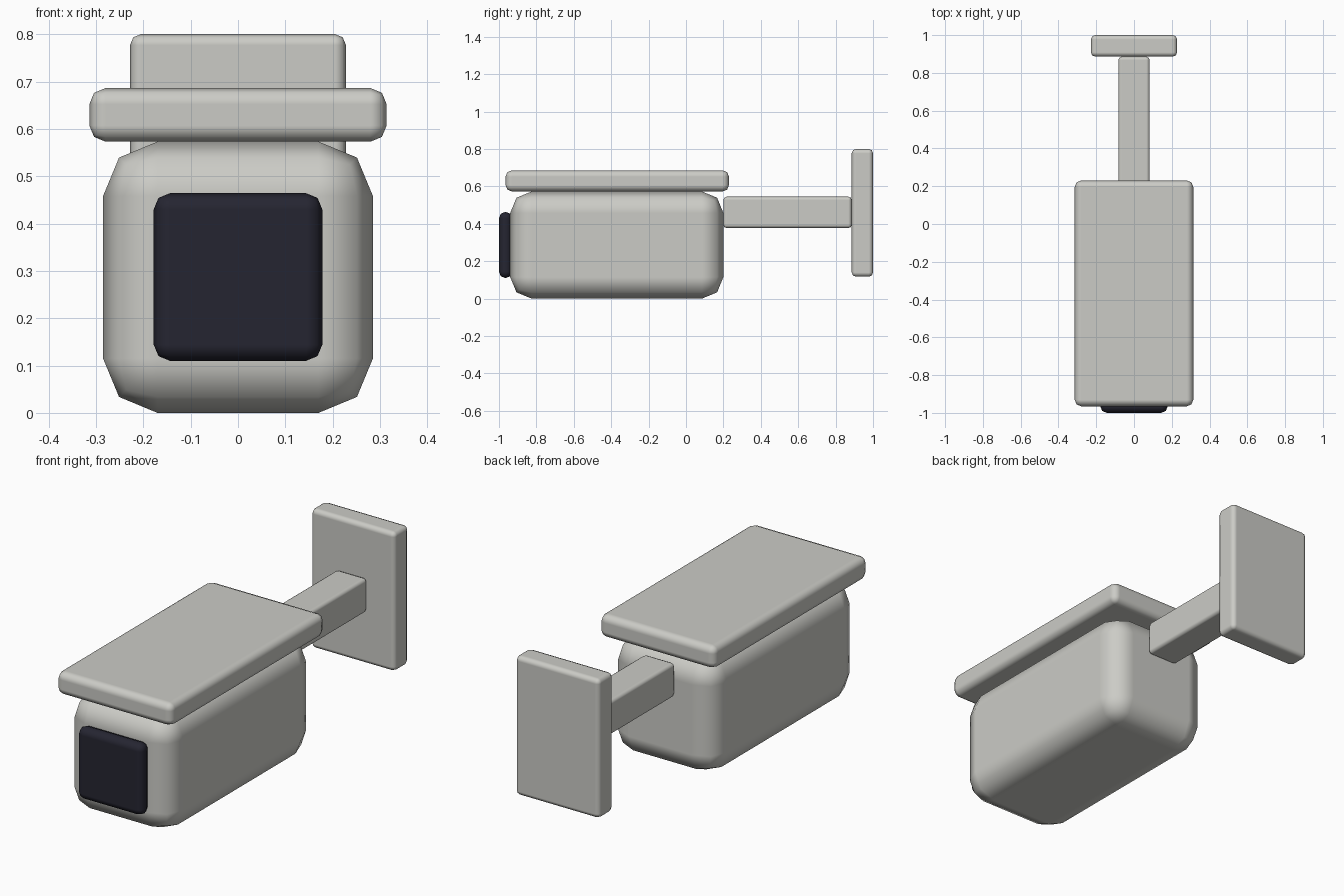
import bpy
import bmesh
from mathutils import Vector

cube = bpy.data.objects.get("Cube")
if cube:
    bpy.data.objects.remove(cube, do_unlink=True)


def make_material(name, rgb):
    mat = bpy.data.materials.new(name)
    mat.use_nodes = True
    color = (*rgb, 1.0)
    mat.diffuse_color = color
    mat.node_tree.nodes["Principled BSDF"].inputs["Base Color"].default_value = color
    return mat


def rounded_box(name, low, high, radius, mat):
    """Box between two corners with smooth two-step rounded edges."""
    low, high = Vector(low), Vector(high)
    size = high - low
    bm = bmesh.new()
    bmesh.ops.create_cube(bm, size=1)
    for v in bm.verts:
        v.co = Vector(c * s for c, s in zip(v.co, size))
    for face in bm.faces:
        face.smooth = True
    mesh = bpy.data.meshes.new(name)
    bm.to_mesh(mesh)
    bm.free()
    mesh.materials.append(mat)
    obj = bpy.data.objects.new(name, mesh)
    obj.location = (low + high) / 2
    bpy.context.collection.objects.link(obj)
    bevel = obj.modifiers.new("rounded_edges", 'BEVEL')
    bevel.width = radius
    bevel.segments = 2
    bevel.harden_normals = True
    return obj


grey = make_material("warm_grey", (0.6, 0.6, 0.565))
dark = make_material("dark_glass", (0.0185, 0.0185, 0.031))

# Camera housing with its sun hood and front window
rounded_box("housing", (-0.285, -0.94, 0), (0.285, 0.2, 0.573), 0.115, grey)
rounded_box("sun_hood", (-0.314, -0.965, 0.573), (0.314, 0.23, 0.686), 0.034, grey)
rounded_box("lens_window", (-0.178, -1.0, 0.11), (0.178, -0.93, 0.464), 0.034, dark)

# Bracket that holds the housing to the wall
rounded_box("bracket_arm", (-0.083, 0.2, 0.377), (0.083, 0.886, 0.545), 0.018, grey)
rounded_box("wall_plate", (-0.228, 0.886, 0.117), (0.228, 1.0, 0.8), 0.023, grey)
